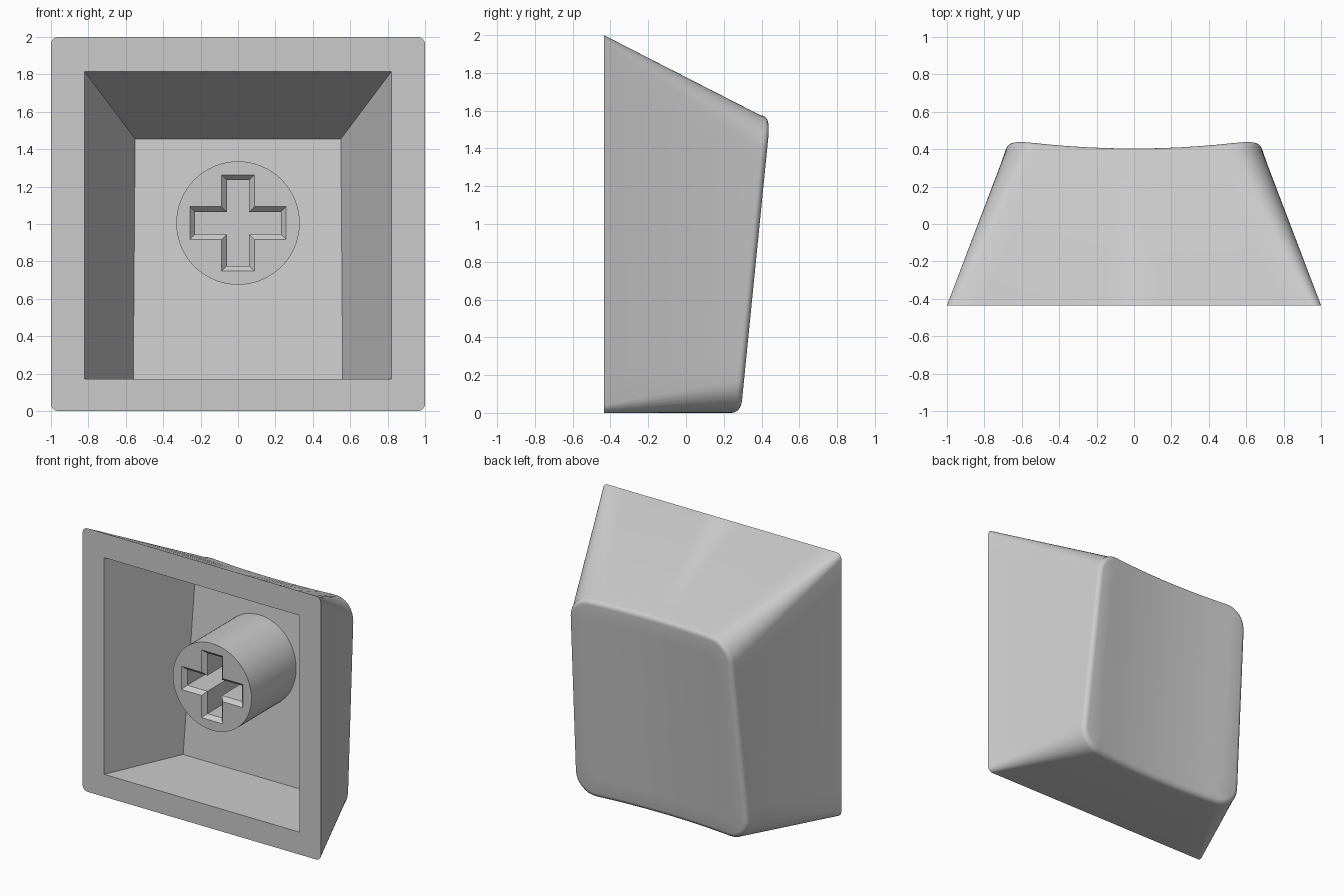
import bpy, bmesh, math

cube = bpy.data.objects.get("Cube")
if cube:
    bpy.data.objects.remove(cube)

FRONT = -0.435          # open side of the cap
MID_Z = 1.005           # height of the stem centre

mat = bpy.data.materials.new("light grey plastic")
mat.use_nodes = True
grey = (0.6, 0.6, 0.6, 1)
mat.diffuse_color = grey
mat.node_tree.nodes["Principled BSDF"].inputs["Base Color"].default_value = grey


def rounded_rect(half, z0, z1, r, arc=8, side=12):
    """Rounded outline in x and z, with evenly divided straight sides."""
    corners = [(half - r, z0 + r, -90), (half - r, z1 - r, 0),
               (r - half, z1 - r, 90), (r - half, z0 + r, 180)]
    arcs = []
    for cx, cz, start in corners:
        angles = [math.radians(start + 90 * i / arc) for i in range(arc + 1)]
        arcs.append([(cx + r * math.cos(a), cz + r * math.sin(a)) for a in angles])
    points = []
    for i, current in enumerate(arcs):
        points += current
        (ax, az), (bx, bz) = current[-1], arcs[(i + 1) % 4][0]
        points += [(ax + (bx - ax) * k / side, az + (bz - az) * k / side)
                   for k in range(1, side)]
    return points


def dish(x, z):
    """Depth of the tilted, hollowed touch surface."""
    return 0.29 + 0.1 * z - 0.04 * (1 - min(1, (x / 0.62) ** 2))


def ring(bm, points):
    return [bm.verts.new(p) for p in points]


def bridge(bm, a, b):
    for i in range(len(a)):
        j = (i + 1) % len(a)
        bm.faces.new((a[i], a[j], b[j], b[i]))


def touch_ring(inset, drop, scale=1):
    """Outline on the touch surface, slightly wider towards the bottom."""
    points = []
    for x, z in rounded_rect(0.7 - inset, inset, 1.575 - inset, 0.17 - inset):
        z = 0.785 + (z - 0.785) * scale
        x *= scale * (0.735 - 0.035 * z) / 0.7
        points.append((x, dish(x, z) - drop, z))
    return points


def finish(bm, name):
    bmesh.ops.recalc_face_normals(bm, faces=bm.faces)
    mesh = bpy.data.meshes.new(name)
    bm.to_mesh(mesh)
    bm.free()
    mesh.materials.append(mat)
    obj = bpy.data.objects.new(name, mesh)
    bpy.context.collection.objects.link(obj)
    bpy.ops.object.select_all(action='DESELECT')
    obj.select_set(True)
    bpy.context.view_layer.objects.active = obj
    bpy.ops.object.shade_smooth_by_angle(angle=math.radians(33))


# Cap shell: outer wall, rounded rim and hollowed touch surface
bm = bmesh.new()
base = ring(bm, [(x, FRONT, z) for x, z in rounded_rect(1, 0, 2, 0.04)])
last = base
fillet = 0.04
for k in range(6):
    a = math.pi / 2 * k / 5
    new = ring(bm, touch_ring(fillet * (1 - math.cos(a)), fillet * (1 - math.sin(a))))
    bridge(bm, last, new)
    last = new
for scale in (0.85, 0.7, 0.55, 0.4, 0.25, 0.1):
    new = ring(bm, touch_ring(fillet, 0, scale))
    bridge(bm, last, new)
    last = new
bm.faces.new(last)

# Cavity with slanted walls and a tilted floor
mouth = ring(bm, [(x, FRONT, z) for x, z in
                  ((0.82, 0.17), (0.82, 1.815), (-0.82, 1.815), (-0.82, 0.17))])
floor = ring(bm, [(x, 0.125 + 0.1 * z, z) for x, z in
                  ((0.56, 0.17), (0.55, 1.455), (-0.55, 1.455), (-0.56, 0.17))])
bridge(bm, mouth, floor)
bm.faces.new(floor)


def edge_loop(bm, verts):
    edges = []
    for i, v in enumerate(verts):
        w = verts[(i + 1) % len(verts)]
        edges.append(bm.edges.get((v, w)) or bm.edges.new((v, w)))
    return edges


# Flat front rim between the outline and the cavity
bmesh.ops.triangle_fill(bm, edges=edge_loop(bm, base) + edge_loop(bm, mouth),
                        normal=(0, -1, 0))
finish(bm, "cap_shell")


def cross(reach, width, y):
    """Plus-shaped outline, one quarter turned four times."""
    points = []
    for c, s in ((1, 0), (0, 1), (-1, 0), (0, -1)):
        for px, pz in ((reach, -width), (reach, width), (width, width)):
            points.append((px * c - pz * s, y, MID_Z + px * s + pz * c))
    return points


# Round stem with a chamfered cross-shaped socket
bm = bmesh.new()
stem_y = -0.31
turns = [math.tau * i / 64 for i in range(64)]
outline = [(0.33 * math.cos(a), MID_Z + 0.33 * math.sin(a)) for a in turns]
tip = ring(bm, [(x, stem_y, z) for x, z in outline])
root = ring(bm, [(x, 0.13 + 0.1 * z, z) for x, z in outline])
bridge(bm, tip, root)
socket = ring(bm, cross(0.257, 0.088, stem_y))
neck = ring(bm, cross(0.23, 0.06, stem_y + 0.03))
deep = ring(bm, cross(0.23, 0.06, 0.1))
bridge(bm, socket, neck)
bridge(bm, neck, deep)
bm.faces.new(deep)
bmesh.ops.triangle_fill(bm, edges=edge_loop(bm, tip) + edge_loop(bm, socket),
                        normal=(0, -1, 0))
finish(bm, "stem")
